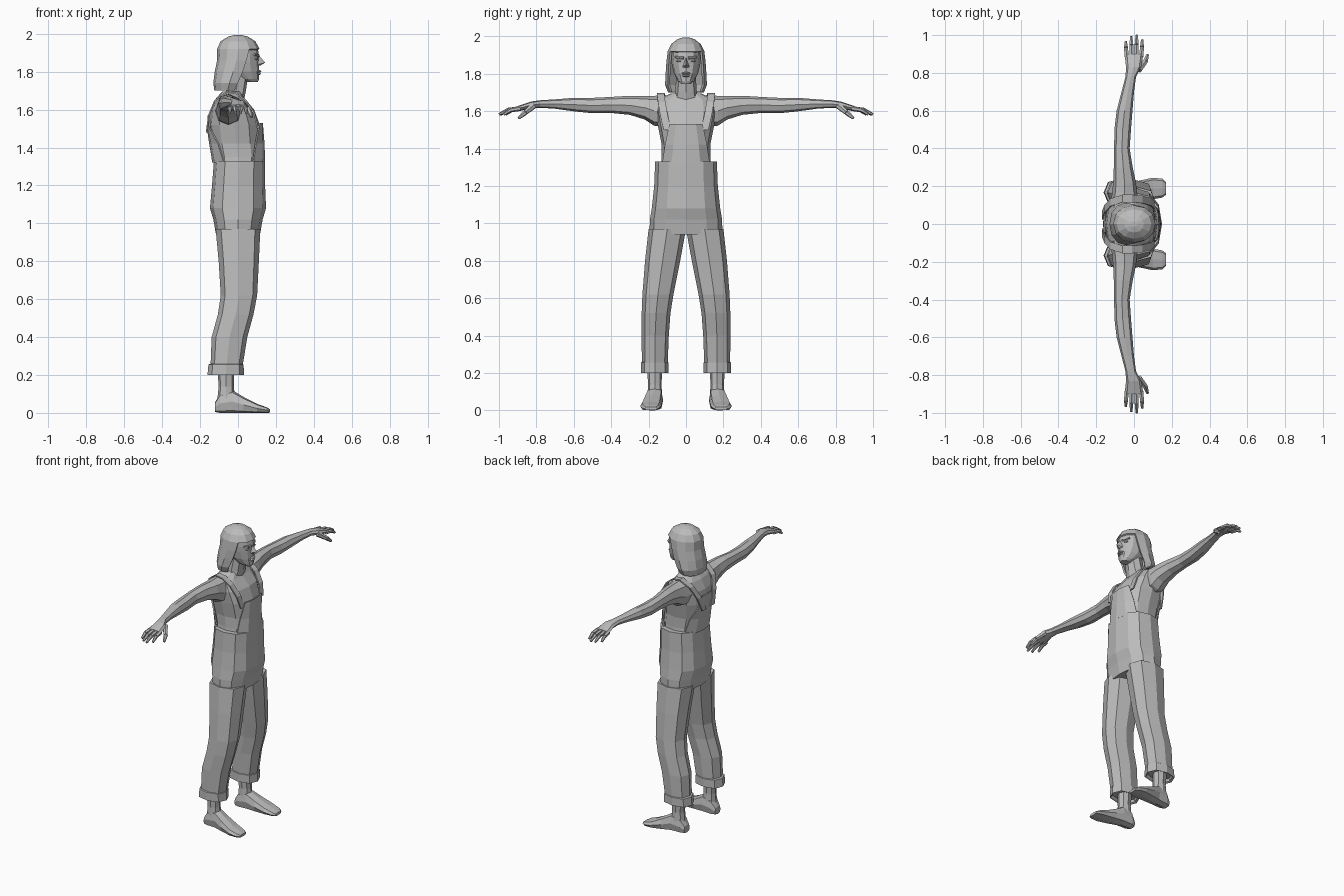
import bpy, bmesh, math
from mathutils import Vector

mat = bpy.data.materials.new("plain grey")
mat.diffuse_color = (0.5, 0.5, 0.5, 1)
AXES = {'z': (0, 1, 2), 'y': (0, 2, 1), 'x': (1, 2, 0)}  # u, v, along


def finish(name, bm, mirror=False, thick=0, recalc=True):
    if recalc:
        bmesh.ops.recalc_face_normals(bm, faces=bm.faces)
    me = bpy.data.meshes.new(name)
    bm.to_mesh(me)
    bm.free()
    me.materials.append(mat)
    ob = bpy.data.objects.new(name, me)
    bpy.context.collection.objects.link(ob)
    if thick:
        s = ob.modifiers.new("thickness", 'SOLIDIFY')
        s.thickness = thick
    if mirror:
        m = ob.modifiers.new("mirror", 'MIRROR')
        m.use_axis = (False, True, False)
    return ob


def spow(v, e):
    return math.copysign(abs(v) ** e, v)


def loft(name, rings, axis='z', n=8, p=2.3, mirror=False, caps=(True, True), skip=None, thick=0):
    """rings: (along, centre u, centre v, radius u, radius v)"""
    bm = bmesh.new()
    u, v, w = AXES[axis]
    rows = []
    for a, cu, cv, ru, rv in rings:
        row = []
        for i in range(n):
            t = 2 * math.pi * i / n
            co = [0, 0, 0]
            co[u] = cu + ru * spow(math.cos(t), 2 / p)
            co[v] = cv + rv * spow(math.sin(t), 2 / p)
            co[w] = a
            row.append(bm.verts.new(co))
        rows.append(row)
    for k in range(len(rows) - 1):
        for i in range(n):
            if skip and skip(k, i):
                continue
            j = (i + 1) % n
            bm.faces.new((rows[k][i], rows[k][j], rows[k + 1][j], rows[k + 1][i]))
    if caps[0]:
        bm.faces.new(rows[0][::-1])
    if caps[1]:
        bm.faces.new(rows[-1])
    return finish(name, bm, mirror, thick)


def stick(name, a, b, r0, r1, mirror=False, n=6):
    bm = bmesh.new()
    a, b = Vector(a), Vector(b)
    d = b - a
    mtx = d.to_track_quat('Z', 'Y').to_matrix().to_4x4()
    mtx.translation = (a + b) / 2
    bmesh.ops.create_cone(bm, cap_ends=True, segments=n, radius1=r0, radius2=r1, depth=d.length, matrix=mtx)
    return finish(name, bm, mirror)


def blob(name, loc, size, mirror=False):
    bm = bmesh.new()
    bmesh.ops.create_uvsphere(bm, u_segments=8, v_segments=4, radius=1)
    for vt in bm.verts:
        vt.co = Vector([c + q * s for c, q, s in zip(loc, vt.co, size)])
    return finish(name, bm, mirror)


def sheet(name, rows, mirror=False, thick=0.008):
    bm = bmesh.new()
    vs = [[bm.verts.new(c) for c in r] for r in rows]
    for r, s in zip(vs, vs[1:]):
        for i in range(len(r) - 1):
            bm.faces.new((r[i], r[i + 1], s[i + 1], s[i]))
    return finish(name, bm, mirror, thick, recalc=True)


# shirt / upper torso
shirt = [(1.25, 0, 0, .12, .14), (1.35, 0, 0, .125, .13), (1.42, -.01, 0, .13, .13),
         (1.52, -.02, 0, .135, .15), (1.60, -.03, 0, .115, .165), (1.66, -.04, 0, .075, .155),
         (1.695, -.035, 0, .05, .08)]
loft("shirt_torso", shirt, n=12, p=2.5)


def surface_x(y, z, side):
    """x of the shirt surface at (y, z), on the front (1) or back (-1)"""
    for a, b in zip(shirt, shirt[1:]):
        if z <= b[0]:
            f = (z - a[0]) / (b[0] - a[0])
            cx, rx, ry = (a[i] + f * (b[i] - a[i]) for i in (1, 3, 4))
            return cx + side * (rx * max(0, 1 - abs(y / ry) ** 2.5) ** 0.4 + .012)


def panel(name, rows, side):
    fr = (-1, -.6, 0, .6, 1)
    sheet(name, [[(surface_x(w * f, z, side), w * f, z) for f in fr] for z, w in rows])


# overalls
loft("overalls_hips", [(.94, 0, 0, .116, .195), (1.02, 0, 0, .13, .193), (1.08, 0, 0, .148, .183),
                       (1.20, .003, 0, .14, .17), (1.33, .008, 0, .135, .165)], n=12, p=2.4)
panel("front_bib", [(1.32, .122), (1.42, .108), (1.53, .085)], 1)
panel("back_panel", [(1.32, .122), (1.42, .11), (1.50, .08), (1.57, .045)], -1)
strap = [(.108, .100, 1.50), (.09, .118, 1.58), (.045, .13, 1.65), (-.01, .135, 1.69), (-.06, .135, 1.697),
         (-.125, .115, 1.65), (-.158, .08, 1.57), (-.17, .045, 1.48)]
sheet("shoulder_strap", [[(x, y - .02, z), (x, y + .02, z)] for x, y, z in strap], mirror=True)
loft("trouser_leg", [(.22, -.063, .167, .083, .068), (.40, -.045, .165, .094, .073),
                     (.52, -.012, .16, .094, .077), (.62, .005, .15, .096, .083),
                     (.80, .004, .125, .106, .094), (.97, 0, .1, .118, .1)], p=2.5, mirror=True)
loft("trouser_cuff", [(.235, -.063, .167, .07, .055), (.205, -.063, .167, .085, .066),
                      (.20, -.065, .167, .096, .073), (.255, -.063, .167, .093, .073),
                      (.26, -.063, .167, .08, .066)], p=2.5, mirror=True)

# feet
loft("ankle", [(.06, -.062, .167, .048, .04), (.14, -.062, .167, .04, .036), (.25, -.065, .167, .045, .042)],
     mirror=True)
loft("foot", [(-.122, .165, .03, .03, .025), (-.095, .165, .05, .042, .05), (-.03, .168, .06, .045, .06),
              (.03, .178, .042, .052, .042), (.10, .188, .024, .057, .024), (.15, .19, .015, .05, .015),
              (.17, .188, .01, .033, .009)], axis='x', p=3, mirror=True)

# arms and hands
loft("arm", [(.08, -.05, 1.60, .075, .085), (.17, -.05, 1.602, .066, .08), (.22, -.05, 1.618, .06, .063),
             (.30, -.057, 1.631, .05, .051), (.40, -.064, 1.633, .041, .043), (.50, -.06, 1.63, .044, .041),
             (.60, -.05, 1.635, .042, .036), (.70, -.033, 1.638, .033, .025), (.78, -.017, 1.638, .028, .02),
             (.83, -.002, 1.632, .04, .019), (.90, 0, 1.613, .05, .014)], axis='y', mirror=True)
for i, (x, tip) in enumerate([(-.039, .965), (-.013, .993), (.013, 1.0), (.039, .975)]):
    mid = (x * 1.08, (.89 + tip) / 2 + .005, 1.606)
    stick(f"finger_base_{i}", (x, .885, 1.614), mid, .013, .012, True)
    stick(f"finger_tip_{i}", mid, (x * 1.12, tip, 1.582), .012, .007, True)
stick("thumb_base", (.025, .815, 1.628), (.06, .86, 1.592), .018, .014, True)
stick("thumb_tip", (.06, .86, 1.592), (.072, .895, 1.562), .014, .008, True)

# head
loft("neck", [(1.64, -.03, 0, .06, .075), (1.70, -.01, 0, .052, .058), (1.79, .005, 0, .05, .052)])
loft("head", [(1.745, .078, 0, .026, .026), (1.762, .05, 0, .062, .044), (1.80, .027, 0, .084, .064),
              (1.85, .012, 0, .098, .076), (1.885, .01, 0, .101, .079), (1.93, .005, 0, .098, .078),
              (1.97, 0, 0, .07, .058), (1.98, 0, 0, .03, .03)], n=12, p=2.1)
bm = bmesh.new()
for c in [(.108, 0, 1.89), (.143, 0, 1.848), (.10, .02, 1.836), (.10, -.02, 1.836), (.118, 0, 1.832),
          (.09, 0, 1.86)]:
    bm.verts.new(c)
bmesh.ops.convex_hull(bm, input=bm.verts)
finish("nose", bm)
blob("upper_lip", (.108, 0, 1.802), (.016, .026, .007))
blob("lower_lip", (.106, 0, 1.789), (.016, .022, .007))
blob("eye", (.093, .034, 1.868), (.012, .017, .007), True)
stick("brow", (.108, .012, 1.884), (.085, .058, 1.89), .008, .006, True)

# hair, open around the face
loft("hair", [(1.70, -.055, 0, .07, .096), (1.74, -.045, 0, .085, .112), (1.80, -.025, 0, .098, .109),
              (1.86, -.008, 0, .102, .105), (1.92, .002, 0, .112, .098), (1.96, 0, 0, .092, .078),
              (1.985, 0, 0, .052, .045), (1.994, 0, 0, .018, .015)], n=12, p=2.1, caps=(False, True),
     skip=lambda k, i: k < 4 and i in (0, 1, 10, 11), thick=.012)
